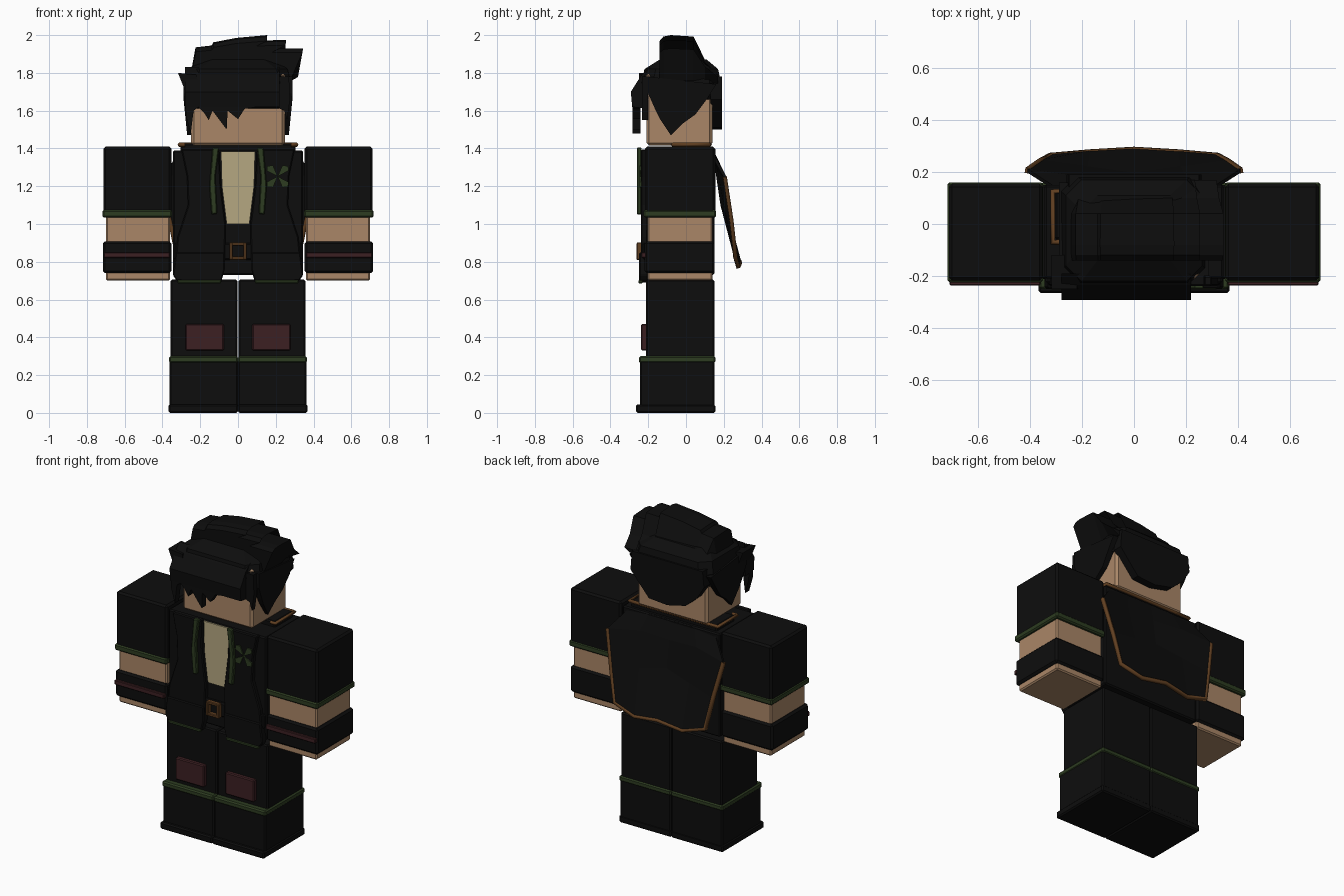
import bpy, bmesh
from mathutils import Vector

cube = bpy.data.objects.get("Cube")
if cube:
    bpy.data.objects.remove(cube, do_unlink=True)


def material(name, rgb):
    m = bpy.data.materials.new(name)
    m.use_nodes = True
    m.diffuse_color = (*rgb, 1)
    m.node_tree.nodes["Principled BSDF"].inputs["Base Color"].default_value = (*rgb, 1)
    return m


BLACK = material("black cloth", (0.004, 0.004, 0.004))
SKIN = material("skin", (0.4, 0.24, 0.135))
CREAM = material("cream shirt", (0.46, 0.39, 0.22))
GREEN = material("dark green trim", (0.026, 0.045, 0.015))
RED = material("dark red patch", (0.045, 0.014, 0.016))
BROWN = material("brown trim", (0.12, 0.05, 0.015))


def finish(name, bm, mat, bevel=0.0):
    bmesh.ops.recalc_face_normals(bm, faces=bm.faces)
    mesh = bpy.data.meshes.new(name)
    bm.to_mesh(mesh)
    bm.free()
    mesh.materials.append(mat)
    ob = bpy.data.objects.new(name, mesh)
    bpy.context.collection.objects.link(ob)
    if bevel:
        mod = ob.modifiers.new("soft edge", "BEVEL")
        mod.width = bevel
        mod.segments = 1
    return ob


def loft(name, rings, mat, bevel=0.0):
    """Skin a list of equal point rings and cap both ends."""
    bm = bmesh.new()
    rows = [[bm.verts.new(p) for p in ring] for ring in rings]
    n = len(rows[0])
    for a, b in zip(rows, rows[1:]):
        for i in range(n):
            j = (i + 1) % n
            bm.faces.new((a[i], a[j], b[j], b[i]))
    bm.faces.new(rows[0])
    bm.faces.new(rows[-1])
    return finish(name, bm, mat, bevel)


def box(name, x, y, z, mat, bevel=0.008):
    ring = lambda h: [(x[0], y[0], h), (x[1], y[0], h), (x[1], y[1], h), (x[0], y[1], h)]
    return loft(name, [ring(z[0]), ring(z[1])], mat, bevel)


def front_plate(name, pts, y, mat, mirror=1, bevel=0.0):
    """Outline in x and z, given depth along y."""
    return loft(name, [[(mirror * px, d, pz) for px, pz in pts] for d in y], mat, bevel)


def tube(name, pts, radius, mat):
    curve = bpy.data.curves.new(name, "CURVE")
    curve.dimensions = "3D"
    curve.bevel_depth = radius
    curve.bevel_resolution = 0
    curve.use_fill_caps = True
    spline = curve.splines.new("POLY")
    spline.points.add(len(pts) - 1)
    for sp, p in zip(spline.points, pts):
        sp.co = (*p, 1)
    curve.materials.append(mat)
    ob = bpy.data.objects.new(name, curve)
    bpy.context.collection.objects.link(ob)


def span(s, a, b):
    return tuple(sorted((s * a, s * b)))


# Torso and shirt
box("torso", (-0.345, 0.345), (-0.21, 0.15), (0.73, 1.39), BLACK)
front_plate("shirt", [(-0.09, 1.385), (0.09, 1.385), (0.085, 1.2), (0.06, 1.0),
                      (-0.06, 1.0), (-0.085, 1.2)], (-0.218, -0.209), CREAM)
box("belt", (-0.34, 0.34), (-0.23, -0.2), (0.81, 0.9), BLACK)

# Belt buckle from four bars
for s in (-1, 1):
    box("buckle_side", span(s, 0.028, 0.046), (-0.262, -0.23), (0.81, 0.9), BROWN, 0.004)
for z in (0.81, 0.885):
    box("buckle_bar", (-0.045, 0.045), (-0.26, -0.23), (z, z + 0.018), BROWN, 0.004)

for s, side in ((1, "left"), (-1, "right")):
    # Jacket front, lapel and tail
    front_plate(side + "_jacket_front", [(0.1, 1.395), (0.3, 1.395), (0.27, 1.25), (0.265, 1.1),
                (0.32, 0.93), (0.335, 0.78), (0.07, 0.78), (0.065, 1.0), (0.09, 1.2)],
                (-0.238, -0.2), BLACK, s, 0.006)
    front_plate(side + "_lapel", [(0.1, 1.405), (0.135, 1.405), (0.152, 1.2), (0.14, 1.05),
                (0.11, 1.055), (0.12, 1.25)], (-0.26, -0.235), GREEN, s, 0.005)
    front_plate(side + "_jacket_tail", [(0.07, 0.85), (0.33, 0.85), (0.345, 0.73), (0.325, 0.7),
                (0.09, 0.69), (0.07, 0.76)], (-0.248, -0.2), BLACK, s, 0.006)
    box(side + "_tail_trim", span(s, 0.09, 0.32), (-0.252, -0.23), (0.685, 0.703), GREEN, 0.004)

    # Arm
    box(side + "_arm", span(s, 0.36, 0.7), (-0.205, 0.14), (0.7, 1.1), SKIN)
    box(side + "_sleeve", span(s, 0.352, 0.713), (-0.218, 0.155), (1.05, 1.41), BLACK, 0.012)
    box(side + "_sleeve_trim", span(s, 0.35, 0.718), (-0.225, 0.16), (1.035, 1.075), GREEN)
    box(side + "_bracer", span(s, 0.352, 0.716), (-0.22, 0.152), (0.74, 0.908), BLACK, 0.012)
    box(side + "_bracer_stripe", span(s, 0.36, 0.71), (-0.236, -0.21), (0.82, 0.85), RED, 0.004)

    # Leg and boot
    box(side + "_leg", span(s, 0.002, 0.358), (-0.212, 0.15), (0.05, 0.705), BLACK)
    box(side + "_boot", span(s, 0.001, 0.362), (-0.244, 0.152), (0.02, 0.28), BLACK)
    box(side + "_boot_trim", span(s, 0, 0.366), (-0.25, 0.157), (0.265, 0.3), GREEN)
    box(side + "_sole", span(s, 0, 0.368), (-0.265, 0.155), (0, 0.045), BLACK)
    box(side + "_knee_patch", span(s, 0.075, 0.278), (-0.238, -0.205), (0.33, 0.47), RED, 0.006)

    # Collar rim around the shoulders
    tube(side + "_collar_trim", [(s * 0.2, 0.125, 1.42), (s * 0.312, 0.125, 1.42),
         (s * 0.312, -0.07, 1.42), (s * 0.28, -0.07, 1.42)], 0.012, BROWN)

    # Sideburn, narrowing towards its tip
    lock = [(-0.2, 1.78), (-0.2, 1.69), (-0.16, 1.6), (-0.14, 1.56), (-0.08, 1.47),
            (-0.02, 1.53), (0.05, 1.58), (0.11, 1.66), (0.16, 1.74)]
    loft(side + "_sideburn", [[(s * (f + min(0, (z - 1.66) * 0.1)), y, z) for y, z in lock]
                              for f in (0.24, 0.288)], BLACK)

# Leaf patch of four petals on the chest
for sx in (-1, 1):
    for sz in (-1, 1):
        petal = [(0, 0), (0.025, 0.058), (0.055, 0.055), (0.058, 0.03)]
        front_plate("leaf_petal", [(0.21 + sx * a, 1.252 + sz * b) for a, b in petal],
                    (-0.246, -0.236), GREEN)

# Collar
box("collar", (-0.305, 0.305), (-0.06, 0.125), (1.38, 1.425), BLACK)
tube("collar_back_trim", [(-0.21, 0.125, 1.42), (0.21, 0.125, 1.42)], 0.012, BROWN)

# Cape: rows of points from shoulders to hem, with a folded middle
half_rows = [
    [(0, 0.14, 1.385), (0.16, 0.14, 1.385), (0.31, 0.14, 1.37)],
    [(0, 0.165, 1.27), (0.2, 0.175, 1.28), (0.41, 0.205, 1.25)],
    [(0, 0.19, 1.1), (0.18, 0.215, 1.06), (0.36, 0.24, 1.02)],
    [(0, 0.285, 0.8), (0.17, 0.275, 0.775), (0.32, 0.262, 0.82)],
]
rows = [[(-x, y, z) for x, y, z in reversed(r[1:])] + r for r in half_rows]
bm = bmesh.new()
grid = [[bm.verts.new(p) for p in r] for r in rows]
for a, b in zip(grid, grid[1:]):
    for i in range(len(a) - 1):
        bm.faces.new((a[i], a[i + 1], b[i + 1], b[i]))
cape = finish("cape", bm, BLACK)
solid = cape.modifiers.new("thickness", "SOLIDIFY")
solid.thickness = 0.015
solid.offset = 0
tube("cape_trim", [r[0] for r in rows[1:-1]] + rows[-1] + [r[-1] for r in reversed(rows[1:-1])],
     0.014, BROWN)

# Head
box("head", (-0.248, 0.248), (-0.21, 0.14), (1.415, 1.8), SKIN, 0.015)


# Hair cap from chamfered rings: half width, front, back, height
def hair_ring(w, f, b, z, c=0.06):
    return [(-w + c, f, z), (w - c, f, z), (w, f + c, z), (w, b - c, z),
            (w - c, b, z), (-w + c, b, z), (-w, b - c, z), (-w, f + c, z)]


loft("hair_cap", [hair_ring(0.268, -0.222, 0.165, 1.66), hair_ring(0.28, -0.235, 0.185, 1.75),
                  hair_ring(0.262, -0.22, 0.17, 1.82), hair_ring(0.2, -0.14, 0.11, 1.87)], BLACK)

# Hair falling down the back of the head
front_plate("hair_back", [(-0.25, 1.78), (-0.26, 1.68), (-0.21, 1.6), (-0.13, 1.53), (0.0, 1.5),
                          (0.13, 1.51), (0.2, 1.59), (0.26, 1.66), (0.25, 1.78)],
            (0.13, 0.19), BLACK)

# Fringe: overhanging slab with pointed teeth
brow = [(-0.19, 1.83), (-0.235, 1.79), (-0.292, 1.7), (-0.285, 1.62), (-0.2, 1.61)]
loft("fringe", [[(x, y, z) for y, z in brow] for x in (-0.28, 0.22)], BLACK)
front_plate("fringe_teeth", [(-0.28, 1.66), (-0.275, 1.57), (-0.25, 1.48), (-0.235, 1.6),
            (-0.21, 1.62), (-0.18, 1.59), (-0.155, 1.55), (-0.135, 1.6), (-0.06, 1.5),
            (-0.055, 1.6), (0.0, 1.555), (0.035, 1.61), (0.1, 1.62), (0.22, 1.62), (0.22, 1.66)],
            (-0.282, -0.24), BLACK)
front_plate("fringe_end", [(0.2, 1.78), (0.2, 1.62), (0.245, 1.6), (0.26, 1.55), (0.275, 1.66),
                           (0.27, 1.78)], (-0.232, -0.2), BLACK)
front_plate("side_spike", [(-0.27, 1.68), (-0.318, 1.8), (-0.22, 1.79), (-0.2, 1.68)],
            (-0.25, -0.12), BLACK)

# Swept crest, then the same outline sinking towards the back
crest = [(-0.26, 1.74), (-0.225, 1.935), (-0.14, 1.945), (-0.13, 1.962), (-0.01, 1.985),
         (0.155, 2.0), (0.1, 1.97), (0.255, 1.975), (0.18, 1.93), (0.345, 1.93), (0.28, 1.76)]
layers = [(-0.14, 0.88), (-0.12, 0.97), (-0.08, 1.0), (0.04, 0.97), (0.1, 0.5), (0.17, 0.2)]
loft("hair_crest", [[(x * (0.9 + 0.1 * k), y, 1.74 + (z - 1.74) * k) for x, z in crest]
                    for y, k in layers], BLACK)
